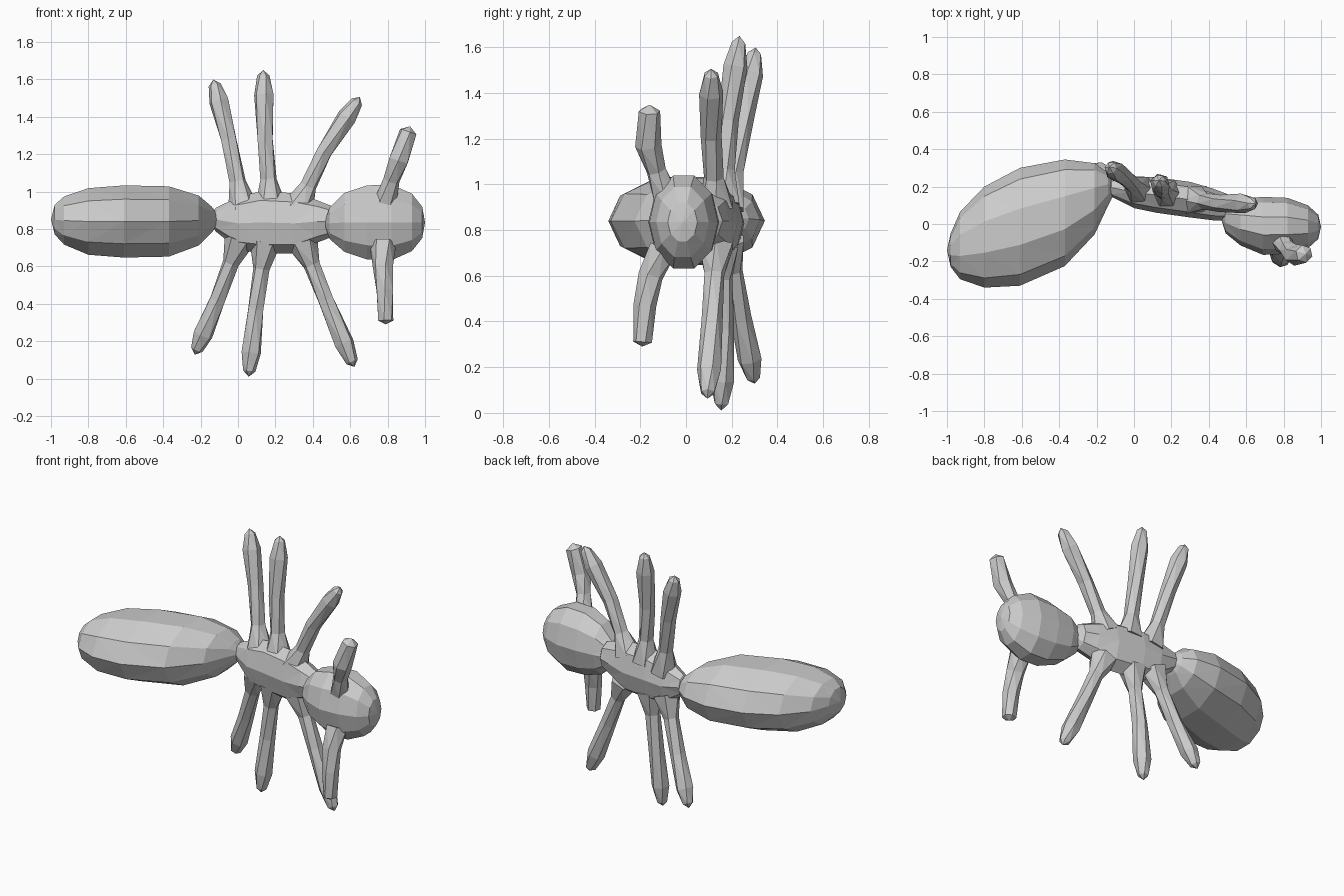
import bpy, bmesh, math
from mathutils import Vector


def finish(name, rings, start=None, end=None):
    """Skin a list of point rings into a flat shaded closed mesh."""
    bm = bmesh.new()
    vr = [[bm.verts.new(p) for p in r] for r in rings]
    n = len(vr[0])
    for a, b in zip(vr, vr[1:]):
        for i in range(n):
            bm.faces.new((a[i], a[(i + 1) % n], b[(i + 1) % n], b[i]))
    for ring, tip in ((vr[0], start), (vr[-1], end)):
        if tip is None:
            bm.faces.new(ring)
        else:
            t = bm.verts.new(tip)
            for i in range(n):
                bm.faces.new((ring[i], ring[(i + 1) % n], t))
    bmesh.ops.triangulate(bm, faces=[f for f in bm.faces if len(f.verts) == 4])
    bmesh.ops.recalc_face_normals(bm, faces=bm.faces)
    me = bpy.data.meshes.new(name)
    bm.to_mesh(me)
    bm.free()
    ob = bpy.data.objects.new(name, me)
    bpy.context.collection.objects.link(ob)
    return ob


def body(name, sections, start, end, n=10):
    """Elliptical sections along x: (x, centre y, centre z, half y, half z)."""
    rings = []
    for x, cy, cz, hy, hz in sections:
        rings.append([Vector((x, cy + hy * math.cos(2 * math.pi * i / n),
                              cz + 1.04 * hz * math.sin(2 * math.pi * i / n)))
                      for i in range(n)])
    return finish(name, rings, start, end)


def limb(name, path, radii, tip=0.03, n=6):
    """Faceted limb following a path, with a blunt pointed end."""
    pts = [Vector(p) for p in path]
    rings = []
    for k, (p, r) in enumerate(zip(pts, radii)):
        d = (pts[min(k + 1, len(pts) - 1)] - pts[max(k - 1, 0)]).normalized()
        u = Vector((0, 1, 0)).cross(d).normalized()
        v = d.cross(u)
        rings.append([p + r * (u * math.cos(a) + v * math.sin(a))
                      for a in [2 * math.pi * i / n + 0.25 * k for i in range(n)]])
    return finish(name, rings, None, pts[-1] + d * tip)


# Abdomen, thorax and head
body("abdomen", [(-0.98, -0.14, 0.85, 0.09, 0.08), (-0.93, -0.115, 0.845, 0.18, 0.13),
                 (-0.80, -0.07, 0.84, 0.27, 0.18), (-0.61, -0.015, 0.84, 0.315, 0.195),
                 (-0.37, 0.06, 0.84, 0.285, 0.19), (-0.21, 0.135, 0.845, 0.19, 0.135),
                 (-0.14, 0.185, 0.85, 0.09, 0.07)],
     (-1.0, -0.14, 0.85), (-0.09, 0.195, 0.85))
body("thorax", [(-0.12, 0.195, 0.85, 0.05, 0.06), (0.0, 0.17, 0.83, 0.085, 0.135),
                (0.12, 0.155, 0.835, 0.095, 0.16), (0.30, 0.13, 0.83, 0.095, 0.155),
                (0.42, 0.105, 0.84, 0.085, 0.11), (0.50, 0.09, 0.84, 0.07, 0.08)],
     (-0.16, 0.2, 0.85), (0.55, 0.08, 0.84), 8)
body("head", [(0.49, 0.03, 0.83, 0.08, 0.085), (0.57, 0.01, 0.835, 0.125, 0.16),
              (0.69, -0.01, 0.835, 0.155, 0.20), (0.82, -0.01, 0.835, 0.15, 0.205),
              (0.93, -0.015, 0.835, 0.115, 0.155), (0.985, -0.015, 0.835, 0.065, 0.085)],
     (0.46, 0.045, 0.83), (1.0, -0.015, 0.835))

# Six legs: base, middle and tip points
LEGS = {
    "upper_rear_leg": ((0.03, 0.18, 0.90), (-0.05, 0.25, 1.28), (-0.125, 0.30, 1.57)),
    "upper_middle_leg": ((0.175, 0.16, 0.92), (0.145, 0.185, 1.28), (0.135, 0.23, 1.62)),
    "upper_front_leg": ((0.32, 0.13, 0.91), (0.46, 0.11, 1.21), (0.635, 0.11, 1.48)),
    "lower_rear_leg": ((0.01, 0.18, 0.75), (-0.11, 0.24, 0.42), (-0.22, 0.295, 0.155)),
    "lower_middle_leg": ((0.145, 0.155, 0.73), (0.095, 0.165, 0.37), (0.06, 0.155, 0.04)),
    "lower_front_leg": ((0.345, 0.13, 0.73), (0.47, 0.115, 0.42), (0.61, 0.095, 0.09)),
}
for name, (a, m, t) in LEGS.items():
    a, m, t = Vector(a), Vector(m), Vector(t)
    limb(name, [a, a.lerp(m, 0.4), m, m.lerp(t, 0.7), t],
         [0.085, 0.045, 0.046, 0.054, 0.033])

# Two antennae
limb("upper_antenna", [(0.79, -0.09, 0.95), (0.82, -0.13, 1.06), (0.86, -0.165, 1.17),
                       (0.91, -0.16, 1.32)], [0.06, 0.045, 0.058, 0.048])
limb("lower_antenna", [(0.775, -0.10, 0.72), (0.775, -0.155, 0.60), (0.785, -0.18, 0.47),
                       (0.79, -0.19, 0.31)], [0.07, 0.056, 0.05, 0.042], 0.02)
